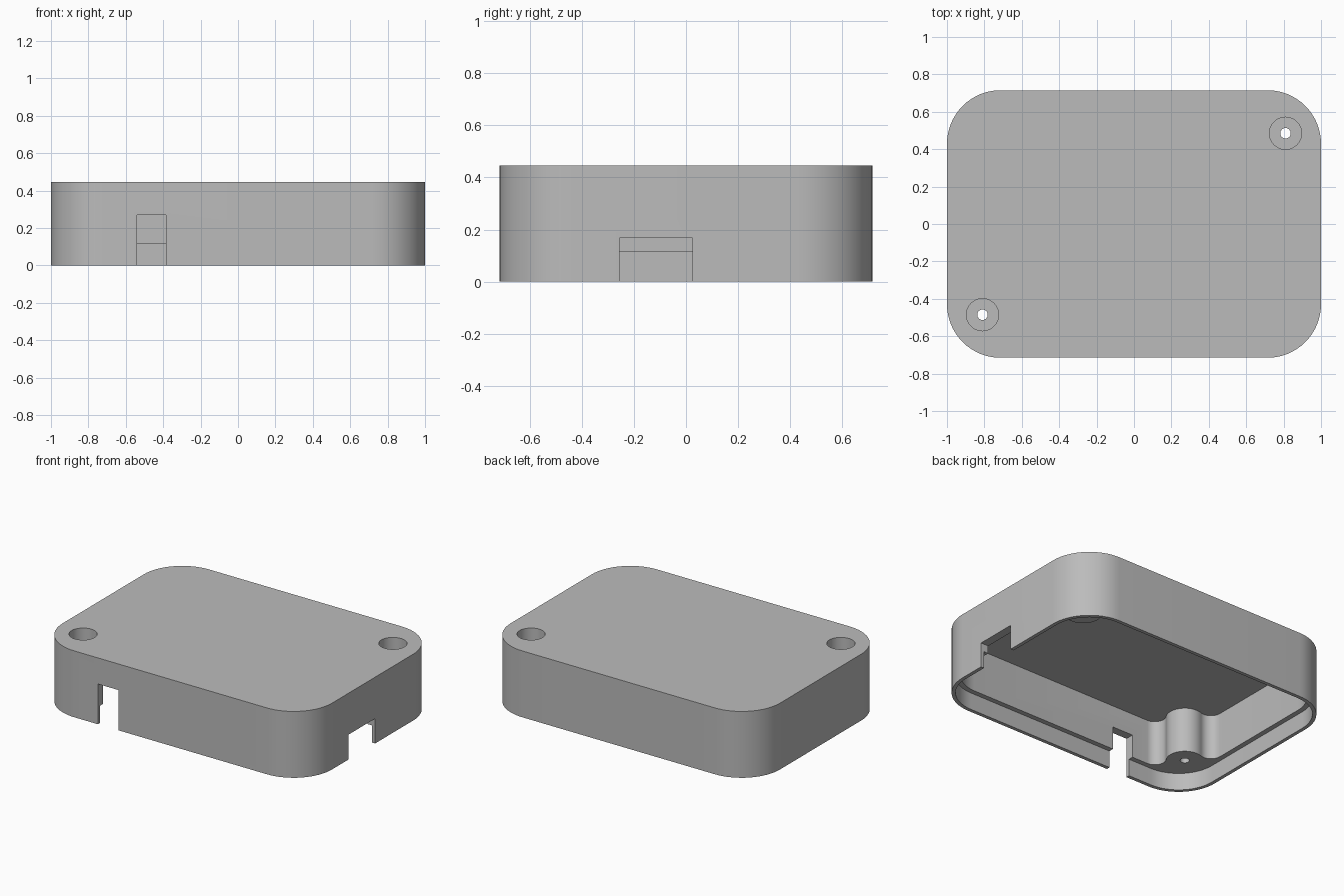
import bpy, bmesh, math
from mathutils import Vector

if "Cube" in bpy.data.objects:
    bpy.data.objects.remove(bpy.data.objects["Cube"], do_unlink=True)

# Main dimensions
HX, HY, HEIGHT, RADIUS = 1.0, 0.715, 0.445, 0.286
WALL, LIP, STEP, CEILING = 0.057, 0.024, 0.115, 0.417
BOSS = Vector((0.81, 0.485))
BOSS_R, FILLET, BORE_R, SCREW_R = 0.114, 0.07, 0.086, 0.028
BORE_FLOOR = STEP + WALL

grey = bpy.data.materials.new("plain grey")
grey.use_nodes = True
COLOUR = (0.5, 0.5, 0.5, 1)
grey.diffuse_color = COLOUR
grey.node_tree.nodes["Principled BSDF"].inputs["Base Color"].default_value = COLOUR


def arc(centre, radius, start, end, steps=16):
    angles = [start + (end - start) * i / steps for i in range(steps + 1)]
    return [Vector((centre[0] + radius * math.cos(a),
                    centre[1] + radius * math.sin(a))) for a in angles]


def turned_twice(half):
    """Complete an outline by a half turn about the centre."""
    return half + [-p for p in half]


def rounded_outline(inset):
    r = RADIUS - inset
    cx, cy = HX - RADIUS, HY - RADIUS
    return turned_twice(arc((cx, cy), r, 0, math.pi / 2)
                        + arc((-cx, cy), r, math.pi / 2, math.pi))


def cavity_outline():
    """Inner wall outline flowing around the two corner bosses."""
    reach = BOSS_R + FILLET
    x, y = HX - WALL - FILLET, HY - WALL - FILLET
    side = Vector((x, BOSS.y - math.sqrt(reach ** 2 - (x - BOSS.x) ** 2)))
    back = Vector((BOSS.x - math.sqrt(reach ** 2 - (y - BOSS.y) ** 2), y))
    to_side, to_back = side - BOSS, back - BOSS
    a = math.atan2(to_side.y, to_side.x)
    b = math.atan2(to_back.y, to_back.x) - 2 * math.pi
    points = arc(side, FILLET, 0, a + math.pi)
    points += arc(BOSS, BOSS_R, a, b, 24)[1:-1]
    points += arc(back, FILLET, b + math.pi, math.pi / 2)
    points += arc((RADIUS - HX, HY - RADIUS), RADIUS - WALL, math.pi / 2, math.pi)
    return turned_twice(points)


def prism(name, outline, low, high):
    bm = bmesh.new()
    face = bm.faces.new([bm.verts.new((p.x, p.y, low)) for p in outline])
    grown = bmesh.ops.extrude_face_region(bm, geom=[face])["geom"]
    top = [v for v in grown if isinstance(v, bmesh.types.BMVert)]
    bmesh.ops.translate(bm, vec=(0, 0, high - low), verts=top)
    bmesh.ops.recalc_face_normals(bm, faces=bm.faces)
    mesh = bpy.data.meshes.new(name)
    bm.to_mesh(mesh)
    bm.free()
    mesh.materials.append(grey)
    obj = bpy.data.objects.new(name, mesh)
    bpy.context.collection.objects.link(obj)
    return obj


def box_outline(x0, x1, y0, y1):
    return [Vector(p) for p in ((x0, y0), (x1, y0), (x1, y1), (x0, y1))]


shell = prism("enclosure_lid", rounded_outline(0), 0, HEIGHT)

# Lip recess, main cavity and the two cable openings
cutters = [
    prism("lip_cutter", rounded_outline(LIP), -0.1, STEP),
    prism("cavity_cutter", cavity_outline(), -0.05, CEILING),
    prism("front_slot_cutter", box_outline(-0.54, -0.385, -0.8, -0.6), -0.2, 0.27),
    prism("side_slot_cutter", box_outline(0.88, 1.1, -0.255, 0.025), -0.2, 0.167),
]
# Counterbored screw holes in both bosses
for centre in (BOSS, -BOSS):
    cutters.append(prism("bore_cutter", arc(centre, BORE_R, 0, 2 * math.pi, 40)[:-1],
                         BORE_FLOOR, HEIGHT + 0.1))
    cutters.append(prism("screw_cutter", arc(centre, SCREW_R, 0, 2 * math.pi, 24)[:-1],
                         0.02, BORE_FLOOR + 0.05))

for cutter in cutters:
    cutter.hide_render = True
    cut = shell.modifiers.new(cutter.name, "BOOLEAN")
    cut.operation, cut.solver, cut.object = "DIFFERENCE", "EXACT", cutter

# Bake the cuts and discard the cutters
evaluated = shell.evaluated_get(bpy.context.evaluated_depsgraph_get())
baked = bpy.data.meshes.new_from_object(evaluated)
shell.modifiers.clear()
shell.data = baked
for cutter in cutters:
    bpy.data.objects.remove(cutter, do_unlink=True)

bpy.ops.object.select_all(action="DESELECT")
shell.select_set(True)
bpy.context.view_layer.objects.active = shell
bpy.ops.object.shade_smooth_by_angle(angle=math.radians(30))
